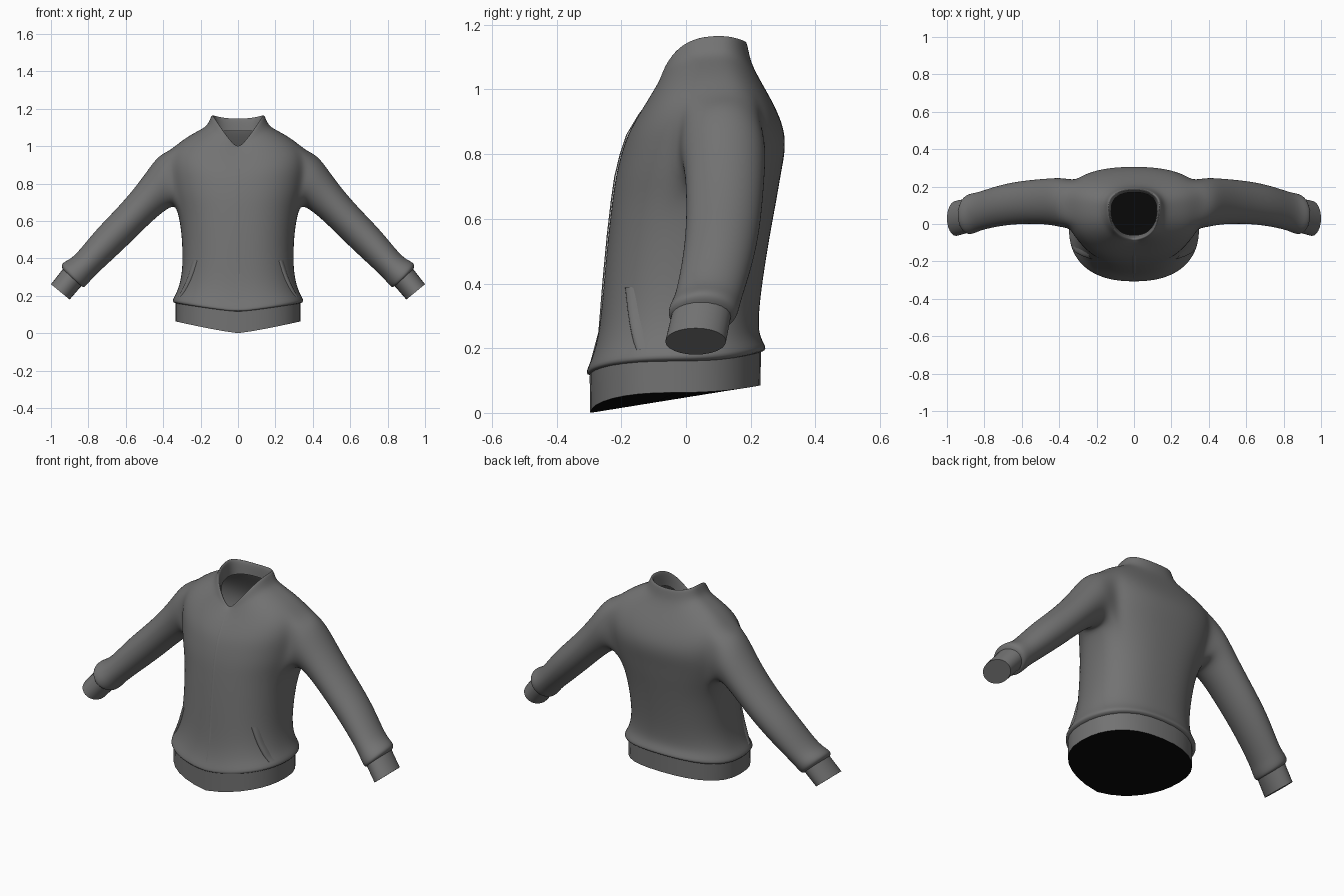
import bpy, bmesh, math
from mathutils import Vector

if "Cube" in bpy.data.objects:
    bpy.data.objects.remove(bpy.data.objects["Cube"])

N = 16                      # columns from front centre to back centre (one half)
A0, A1 = 6, 11              # armhole columns
R0, R1 = 6, 10              # armhole rows


def material(name, v):
    m = bpy.data.materials.new(name)
    m.diffuse_color = (v, v, v, 1)
    m.use_nodes = True
    m.node_tree.nodes["Principled BSDF"].inputs["Base Color"].default_value = m.diffuse_color
    return m


GREY = material("charcoal fabric", 0.17)
BLACK = material("black lining", 0.003)

# Torso rows: z front, z side, z back, half width, y front, y widest, y back
TORSO = [
    (.115, .155, .185, .312, -.285, -.02, .222),
    (.112, .165, .195, .365, -.318, -.02, .258),
    (.160, .215, .235, .327, -.292, -.01, .226),
    (.250, .300, .300, .303, -.268, .00, .225),
    (.400, .400, .400, .296, -.256, .02, .236),
    (.550, .550, .550, .303, -.242, .05, .260),
    (.660, .660, .660, .325, -.229, .09, .281),
    (.730, .740, .740, .350, -.219, .11, .294),
    (.800, .820, .810, .365, -.202, .12, .308),
    (.860, .900, .870, .375, -.182, .12, .306),
    (.920, .978, .930, .362, -.146, .12, .284),
    (.955, 1.040, .990, .292, -.120, .11, .252),
    (.980, 1.087, 1.050, .205, -.100, .10, .217),
    (.987, 1.112, 1.095, .160, -.091, .09, .197),
    (.992, 1.172, 1.155, .142, -.084, .10, .188),
    (.985, 1.165, 1.145, .128, -.074, .09, .176),
    (.930, 1.080, 1.080, .122, -.060, .08, .170),
]
# Sleeve rings: upper x, z, lower x, z, centre y, half depth
SLEEVE = [
    (.425, .955, .345, .685, .115, .135),
    (.485, .870, .410, .640, .120, .126),
    (.560, .768, .470, .588, .120, .121),
    (.660, .655, .560, .498, .115, .116),
    (.768, .547, .660, .403, .100, .111),
    (.870, .415, .770, .303, .070, .104),
    (.915, .390, .790, .278, .060, .108),
    (.950, .370, .822, .240, .050, .110),
    (.935, .335, .835, .250, .045, .088),
]


def row_point(row, deg):
    """Point on a rounded half section; -90 is the front, 90 the back."""
    zf, zs, zb, w, yf, ym, yb = row
    c, s = math.cos(math.radians(deg)), math.sin(math.radians(deg))
    c = 0 if c < 1e-6 else c
    x = w * c ** .85
    if s < 0:
        return Vector((x, ym - (ym - yf) * (-s) ** .85, zf + (zs - zf) * c))
    return Vector((x, ym + (yb - ym) * s ** .85, zb + (zs - zb) * c * c))


def body_point(r, deg):
    """Point on the torso at a fractional row number."""
    i = min(int(r), len(TORSO) - 2)
    return row_point(TORSO[i], deg).lerp(row_point(TORSO[i + 1], deg), r - i)


def half_ring(row):
    return [row_point(row, -90 + 180 * j / N) for j in range(N + 1)]


def sleeve_ring(ring, n, start):
    tx, tz, bx, bz, yc, ry = ring
    top, low = Vector((tx, yc, tz)), Vector((bx, yc, bz))
    mid, u = (top + low) / 2, (top - low) / 2
    angles = [math.radians(start + 360 * i / n) for i in range(n)]
    return [mid + u * math.cos(a) + Vector((0, ry * math.sin(a), 0)) for a in angles]


def add_rows(bm, rows, closed=False, skip=lambda r, j: False):
    """Loft rows (point lists or existing vertices) into quads."""
    vs = [[p if isinstance(p, bmesh.types.BMVert) else bm.verts.new(p) for p in row]
          for row in rows]
    n = len(vs[0])
    for r in range(len(vs) - 1):
        for j in range(n if closed else n - 1):
            if skip(r, j):
                continue
            k = (j + 1) % n
            q = [vs[r][j], vs[r][k], vs[r + 1][k], vs[r + 1][j]]
            bm.faces.new(q[::-1] if closed else q)
    return vs


def finish(name, bm, mat, subdivide=0):
    me = bpy.data.meshes.new(name)
    bm.to_mesh(me)
    bm.free()
    me.materials.append(mat)
    ob = bpy.data.objects.new(name, me)
    bpy.context.collection.objects.link(ob)
    bpy.ops.object.select_all(action='DESELECT')
    ob.select_set(True)
    bpy.context.view_layer.objects.active = ob
    if subdivide:
        me.polygons.foreach_set("use_smooth", [True] * len(me.polygons))
    else:
        bpy.ops.object.shade_smooth_by_angle(angle=math.radians(40))
    m = ob.modifiers.new("mirror", 'MIRROR')
    m.use_clip = True
    if subdivide:
        s = ob.modifiers.new("smooth", 'SUBSURF')
        s.levels = s.render_levels = subdivide
    return ob


# Jacket body: torso and collar with an armhole, sleeve grown from its edge
bm = bmesh.new()
grid = add_rows(bm, [half_ring(r) for r in TORSO],
                skip=lambda r, j: R0 <= r < R1 and A0 <= j < A1)
edge = ([grid[R1][j] for j in range(A0, A1)] + [grid[r][A1] for r in range(R1, R0, -1)]
        + [grid[R0][j] for j in range(A1, A0, -1)] + [grid[r][A0] for r in range(R0, R1)])
add_rows(bm, [edge] + [sleeve_ring(s, len(edge), -50) for s in SLEEVE], closed=True)
for v in [v for v in bm.verts if not v.link_faces]:
    bm.verts.remove(v)
finish("jacket_body", bm, GREY, 2)

# Cuffs with closed ends
bm = bmesh.new()
cuff = add_rows(bm, [sleeve_ring(s, 24, 0) for s in [
    (.935, .345, .835, .255, .047, .092),
    (1.0, .262, .900, .180, .030, .094)]], closed=True)
bm.faces.new(cuff[-1][::-1])
finish("cuffs", bm, GREY)

# Hem band
BAND = [(.000, .063, .085, .333, -.296, -.03, .230),
        (.115, .160, .188, .333, -.298, -.03, .232),
        (.118, .163, .190, .305, -.270, -.03, .210)]
bm = bmesh.new()
add_rows(bm, [half_ring(r) for r in BAND])
finish("hem_band", bm, GREY)

# Dark lining closing the hem, straight along the middle from front to back
ring = half_ring(BAND[0])
a, b = ring[0], ring[-1]
middle = [a.lerp(b, (p.y - a.y) / (b.y - a.y)) for p in ring]
bm = bmesh.new()
add_rows(bm, [middle[1:-1], ring[1:-1]])
for i, k in ((0, 1), (N, N - 1)):
    bm.faces.new([bm.verts.new(p) for p in
                  ((ring[i], ring[k], middle[k]) if i else (ring[i], middle[k], ring[k]))])
bmesh.ops.remove_doubles(bm, verts=bm.verts, dist=1e-5)
finish("hem_lining", bm, BLACK)

# Zip strip down the front
bm = bmesh.new()
out = Vector((0, -.003, 0))
add_rows(bm, [[body_point(r, -90) + out, body_point(r, -90) + out + Vector((.007, .004, 0))]
              for r in range(2, 13)])
finish("zip_strip", bm, GREY)

# Slanted pocket welts
bm = bmesh.new()
rows = []
for i in range(7):
    t = i / 6
    r, deg = 1.7 + 2.2 * t, -23 - 20 * t
    lift = .014 * math.sin(math.pi * (.15 + .7 * t))
    row = []
    for d, h in ((-3, -.006), (-2, lift), (3, lift * .6), (8, -.006)):
        p = body_point(r, deg + d)
        row.append(p + Vector((p.x, p.y, 0)).normalized() * h)
    rows.append(row)
add_rows(bm, rows)
finish("pocket_welts", bm, GREY, 1)
